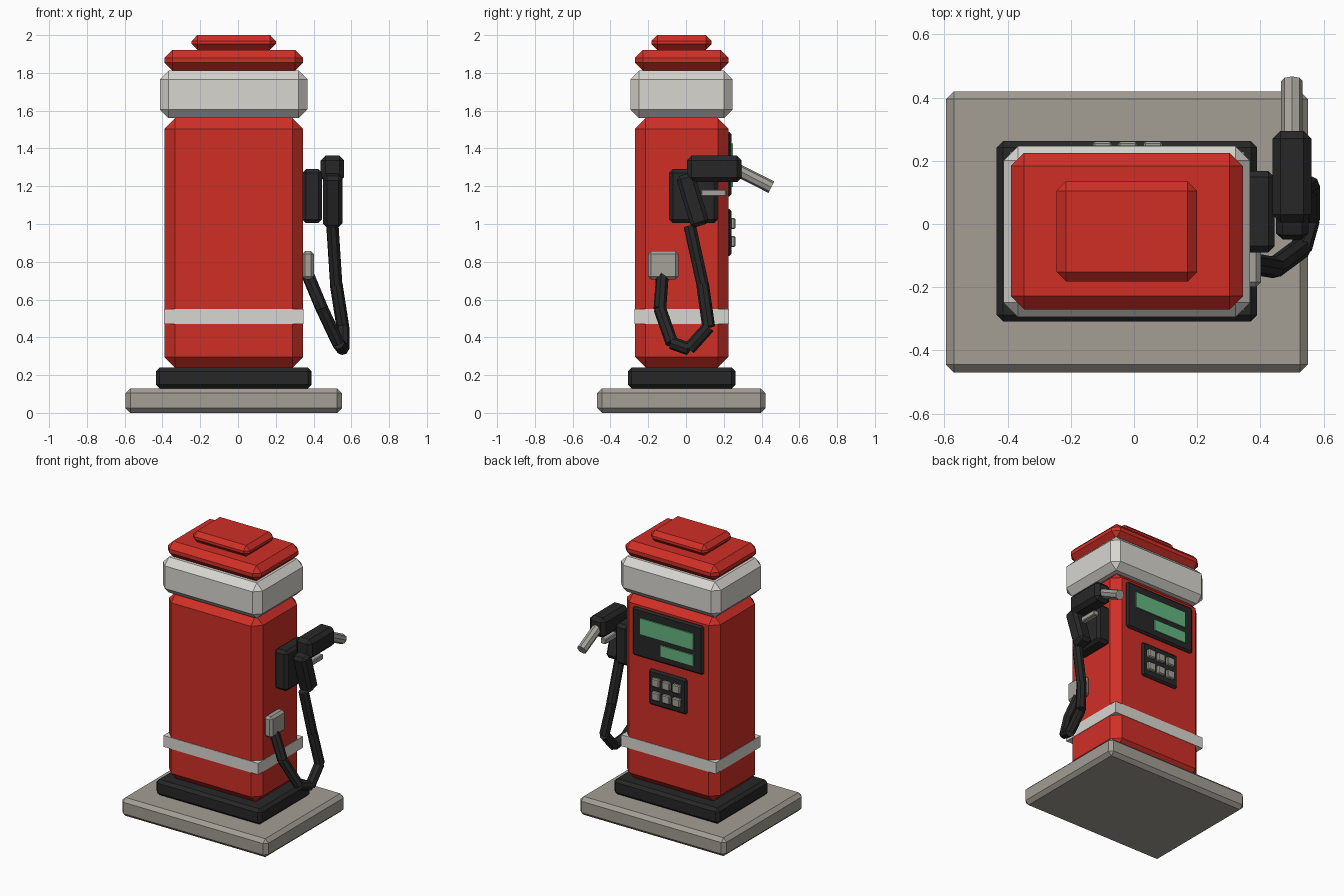
import bpy
import math
from mathutils import Vector

if "Cube" in bpy.data.objects:
    bpy.data.objects.remove(bpy.data.objects["Cube"], do_unlink=True)


def material(name, rgb):
    """Flat colour given as 8-bit sRGB, stored as linear."""
    lin = [((c / 255 + 0.055) / 1.055) ** 2.4 for c in rgb] + [1.0]
    m = bpy.data.materials.new(name)
    m.use_nodes = True
    m.diffuse_color = lin
    bsdf = next(n for n in m.node_tree.nodes if n.type == 'BSDF_PRINCIPLED')
    bsdf.inputs["Base Color"].default_value = lin
    return m


RED = material("red_paint", (208, 47, 38))
LIGHT = material("light_grey_trim", (216, 214, 208))
STONE = material("concrete_grey", (163, 158, 148))
BLACK = material("black_rubber", (39, 39, 39))
GREEN = material("green_display", (102, 182, 130))
METAL = material("metal_grey", (165, 162, 154))


def box(name, mat, x, y, z, bevel=0.0, tilt=0.0):
    """Box from (low, high) ranges, chamfered, optionally tilted about x."""
    bpy.ops.mesh.primitive_cube_add(size=1)
    ob = bpy.context.object
    ob.name = name
    spans = (x, y, z)
    size = [b - a for a, b in spans]
    for v in ob.data.vertices:
        v.co = [c * s for c, s in zip(v.co, size)]
    ob.location = [(a + b) / 2 for a, b in spans]
    ob.rotation_euler.x = tilt
    ob.data.materials.append(mat)
    if bevel:
        mod = ob.modifiers.new("chamfer", 'BEVEL')
        mod.width = bevel
        mod.segments = 1
    return ob


def rod(name, mat, start, end, radius, sides=8):
    """Low-poly cylinder between two points."""
    a, b = Vector(start), Vector(end)
    bpy.ops.mesh.primitive_cylinder_add(
        vertices=sides, radius=radius, depth=(b - a).length, location=(a + b) / 2)
    ob = bpy.context.object
    ob.name = name
    ob.rotation_euler = (b - a).to_track_quat('Z', 'Y').to_euler()
    ob.data.materials.append(mat)
    return ob


# Stacked cabinet
BODY_X, BODY_Y = (-0.39, 0.345), (-0.27, 0.225)
box("ground_slab", STONE, (-0.595, 0.55), (-0.47, 0.42), (0, 0.13), 0.025)
box("plinth", BLACK, (-0.435, 0.39), (-0.308, 0.262), (0.13, 0.24), 0.02)
box("cabinet", RED, BODY_X, BODY_Y, (0.24, 1.56), 0.056)
box("lower_band", LIGHT, (-0.393, 0.348), (-0.273, 0.228), (0.47, 0.55))
box("collar", LIGHT, (-0.413, 0.367), (-0.295, 0.247), (1.56, 1.812), 0.046)
box("roof", RED, BODY_X, BODY_Y, (1.812, 1.922), 0.042)
box("roof_cap", RED, (-0.245, 0.2), (-0.182, 0.135), (1.922, 2.0), 0.03)

# Display and keypad on the rear face
box("display_panel", BLACK, (-0.30, 0.255), (0.20, 0.241), (1.145, 1.488), 0.012)
box("large_display", GREEN, (-0.23, 0.188), (0.23, 0.249), (1.31, 1.425))
box("small_display", GREEN, (-0.23, 0.03), (0.23, 0.249), (1.195, 1.275))
box("keypad_panel", BLACK, (-0.17, 0.125), (0.20, 0.241), (0.83, 1.08), 0.012)
for z in (0.907, 1.003):
    for x in (-0.1, -0.02, 0.06):
        box("keypad_key", METAL, (x - 0.03, x + 0.03), (0.23, 0.261),
            (z - 0.03, z + 0.03), 0.006)

# Nozzle in its holster
box("nozzle_holster", BLACK, (0.34, 0.445), (-0.09, 0.168), (1.005, 1.29), 0.02)
box("nozzle_grip", BLACK, (0.45, 0.552), (-0.015, 0.085), (0.985, 1.27), 0.02,
    math.radians(17))
box("nozzle_head", BLACK, (0.438, 0.562), (0.005, 0.295), (1.222, 1.362), 0.025)
box("nozzle_trigger", METAL, (0.48, 0.52), (0.08, 0.215), (1.147, 1.183), 0.005)
rod("nozzle_spout", METAL, (0.5, 0.25, 1.297), (0.5, 0.452, 1.195), 0.034)

# Hose hanging from its bracket up to the grip
box("hose_bracket", METAL, (0.34, 0.402), (-0.2, -0.04), (0.707, 0.857), 0.016)
hose = [(0.37, -0.125, 0.73), (0.445, -0.138, 0.55), (0.53, -0.075, 0.37),
        (0.555, 0.015, 0.338), (0.555, 0.12, 0.455), (0.52, 0.088, 0.68),
        (0.5, 0.02, 0.99)]
for a, b in zip(hose, hose[1:]):
    rod("hose_segment", BLACK, a, b, 0.034)
